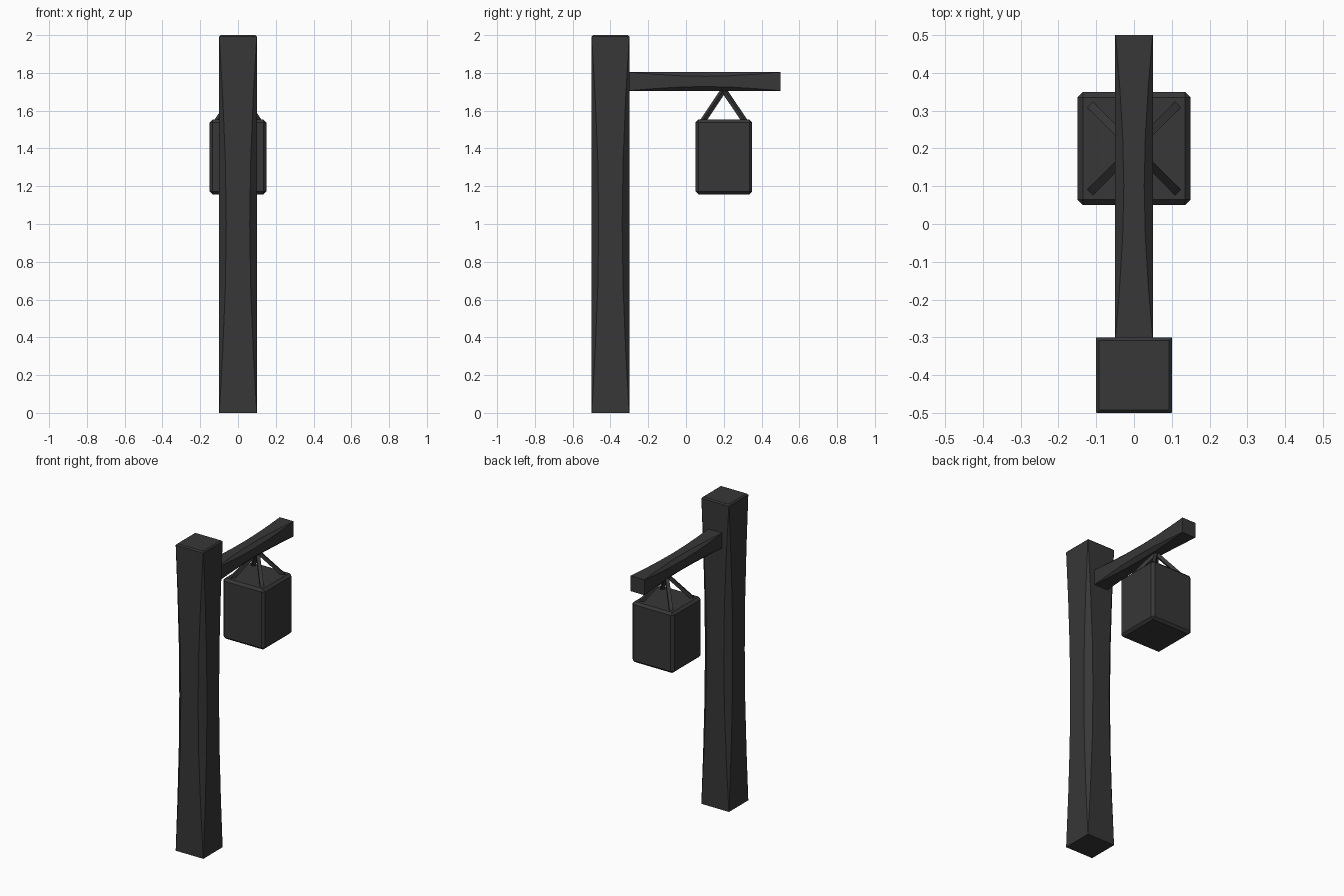
import bpy, bmesh, math
from mathutils import Vector, Matrix

if "Cube" in bpy.data.objects:
    bpy.data.objects.remove(bpy.data.objects["Cube"])

iron = bpy.data.materials.new("dark_charcoal")
iron.diffuse_color = (0.038, 0.038, 0.038, 1)
iron.use_nodes = True
iron.node_tree.nodes["Principled BSDF"].inputs["Base Color"].default_value = iron.diffuse_color


def finish(name, bm):
    bmesh.ops.recalc_face_normals(bm, faces=bm.faces)
    me = bpy.data.meshes.new(name)
    bm.to_mesh(me)
    bm.free()
    me.materials.append(iron)
    ob = bpy.data.objects.new(name, me)
    bpy.context.collection.objects.link(ob)
    return ob


def carved_timber(name, length, half, chamfer, matrix, cap=0.0, steps=6):
    """Square timber along local z whose corner chamfers widen toward the middle."""
    bm = bmesh.new()
    levels = []
    for i in range(steps + 1):
        t = i / steps
        z = length * t - (cap if i == steps else 0)
        levels.append((z, half, 0.001 + chamfer * math.sin(math.pi * t)))
    if cap:
        levels.append((length, half - cap, 0.001))
    rings = []
    for z, h, c in levels:
        k = h - c
        pts = [(h, -k), (h, k), (k, h), (-k, h), (-h, k), (-h, -k), (-k, -h), (k, -h)]
        rings.append([bm.verts.new(matrix @ Vector((x, y, z))) for x, y in pts])
    for a, b in zip(rings, rings[1:]):
        for i in range(8):
            j = (i + 1) % 8
            bm.faces.new((a[i], a[j], b[j], b[i]))
    bm.faces.new(rings[0])
    bm.faces.new(rings[-1])
    return finish(name, bm)


# Upright post and horizontal arm
carved_timber("post", 2.0, 0.1, 0.037, Matrix.Translation((0, -0.4, 0)), cap=0.008)
carved_timber("arm", 0.8, 0.05, 0.022,
              Matrix.Translation((0, -0.3, 1.755)) @ Matrix.Rotation(-math.pi / 2, 4, 'X'))

# Lantern box with bevelled edges
bm = bmesh.new()
bmesh.ops.create_cube(bm, size=1, matrix=Matrix.Translation((0, 0.2, 1.355))
                      @ Matrix.Diagonal((0.3, 0.3, 0.395, 1)))
bmesh.ops.bevel(bm, geom=bm.edges[:], offset=0.015, segments=1, affect='EDGES')
finish("lantern_box", bm)

# Four hanger struts meeting under the arm
apex = Vector((0, 0.2, 1.71))
for sx in (-1, 1):
    for sy in (-1, 1):
        foot = Vector((0.112 * sx, 0.2 + 0.112 * sy, 1.543))
        d = apex - foot
        side = d.cross(Vector((0, 0, 1))).normalized()
        axis = d.normalized()
        rot = Matrix((side, axis.cross(side), axis)).transposed().to_4x4()
        bm = bmesh.new()
        bmesh.ops.create_cube(bm, size=1, matrix=Matrix.Translation((foot + apex) / 2) @ rot
                              @ Matrix.Diagonal((0.022, 0.022, d.length, 1)))
        finish("hanger_strut", bm)
